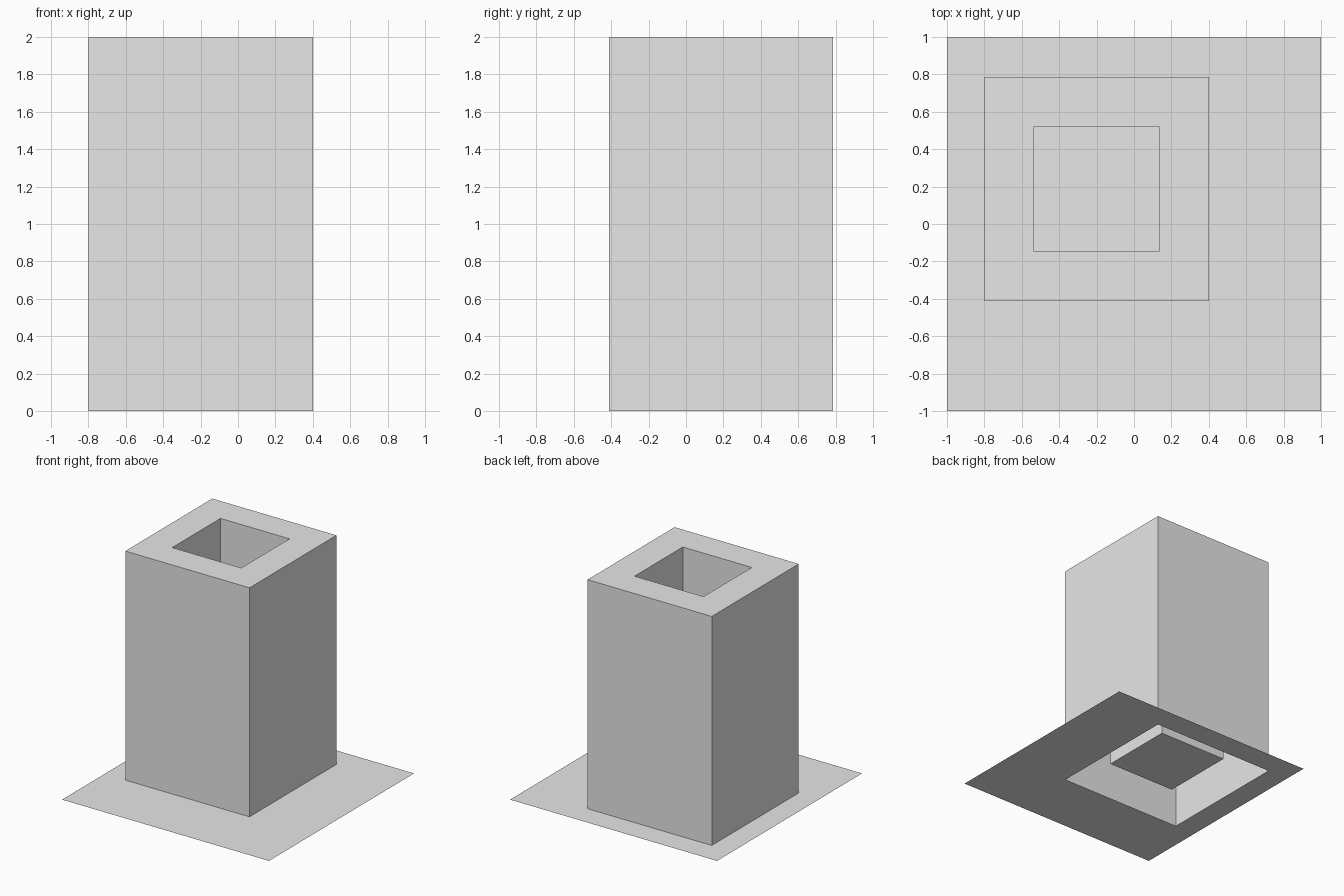
import bpy
import bmesh

cube = bpy.data.objects.get("Cube")
if cube:
    bpy.data.objects.remove(cube, do_unlink=True)

UNIT = 2 / 15            # module that all sizes are multiples of
CENTRE = (-0.2, 0.187)   # tower axis
GROUND_HALF, TOWER_HALF, SHAFT_HALF = 1.0, 4.5 * UNIT, 2.5 * UNIT
TOP, SHAFT_FLOOR = 2.0, UNIT

grey = bpy.data.materials.new("light grey")
grey.use_nodes = True
colour = (0.8, 0.8, 0.8, 1)
grey.diffuse_color = colour
grey.node_tree.nodes["Principled BSDF"].inputs["Base Color"].default_value = colour


def square(bm, half, z, centre=CENTRE):
    """Counter-clockwise ring of four vertices."""
    corners = ((-1, -1), (1, -1), (1, 1), (-1, 1))
    return [bm.verts.new((centre[0] + sx * half, centre[1] + sy * half, z))
            for sx, sy in corners]


def bridge(bm, a, b):
    """Four quads joining ring a to ring b."""
    for i in range(4):
        j = (i + 1) % 4
        bm.faces.new((a[i], a[j], b[j], b[i]))


def finish(bm, name):
    mesh = bpy.data.meshes.new(name)
    bm.to_mesh(mesh)
    bm.free()
    mesh.materials.append(grey)
    obj = bpy.data.objects.new(name, mesh)
    bpy.context.collection.objects.link(obj)


# Thin ground sheet, open beneath the tower
bm = bmesh.new()
bridge(bm, square(bm, GROUND_HALF, 0, (0, 0)), square(bm, TOWER_HALF, 0))
finish(bm, "ground_sheet")

# Tower shell: outer walls and flat rim
bm = bmesh.new()
rim = square(bm, TOWER_HALF, TOP)
bridge(bm, square(bm, TOWER_HALF, 0), rim)
bridge(bm, rim, square(bm, SHAFT_HALF, TOP))
finish(bm, "tower_shell")

# Square shaft sunk from the rim, closed near the ground
bm = bmesh.new()
floor = square(bm, SHAFT_HALF, SHAFT_FLOOR)
bridge(bm, square(bm, SHAFT_HALF, TOP), floor)
bm.faces.new(floor)
finish(bm, "inner_shaft")
